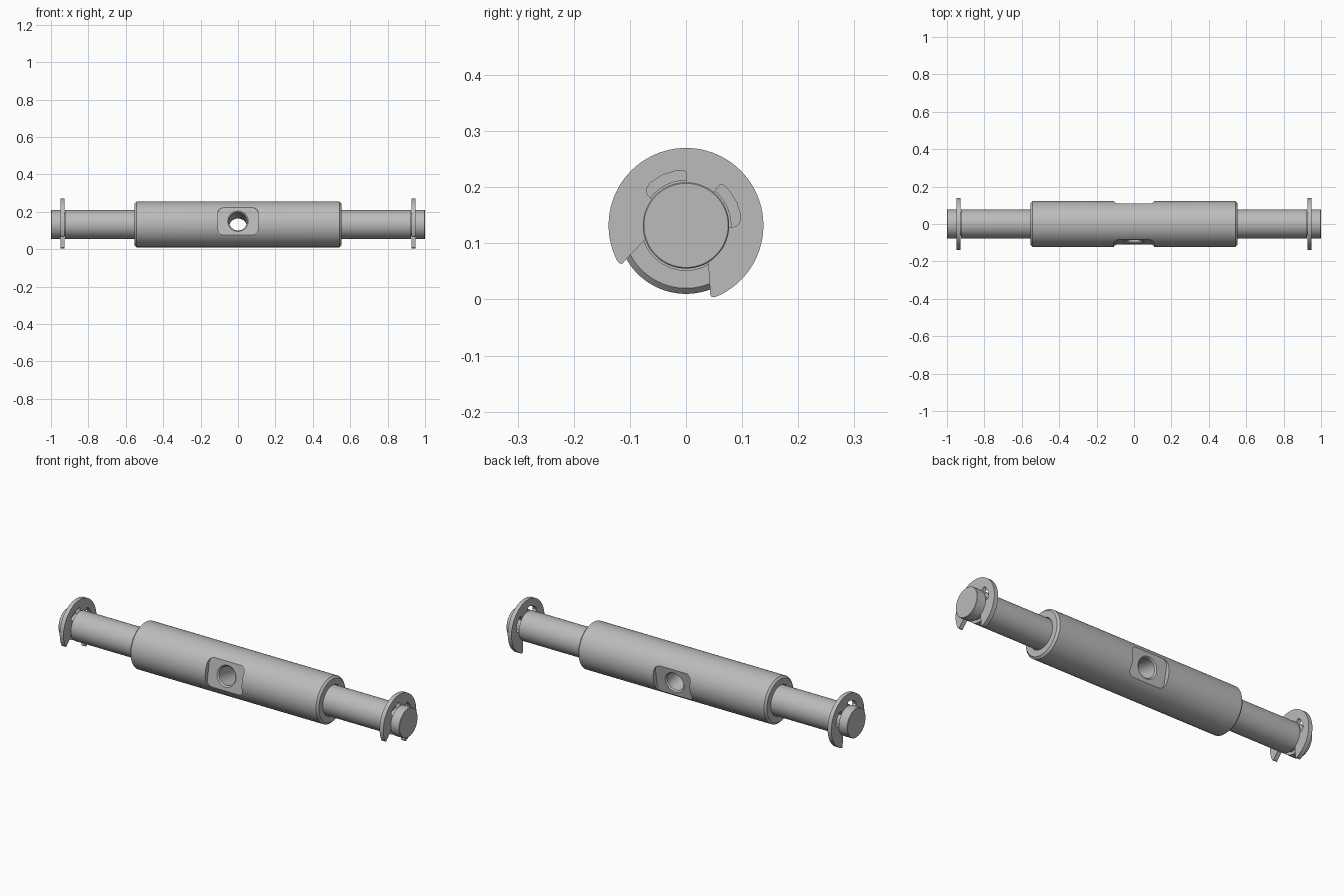
import bpy, bmesh, math
from mathutils import Matrix, Vector

cube = bpy.data.objects.get("Cube")
if cube:
    bpy.data.objects.remove(cube, do_unlink=True)

AXIS_Z = 0.132                 # height of the shaft axis
TILT = math.radians(-10)       # tilt of the cross hole
FLAT = 0.097                   # distance of the milled flats from the axis

steel = bpy.data.materials.new("grey steel")
steel.use_nodes = True
steel.diffuse_color = (0.5, 0.5, 0.5, 1)
steel.node_tree.nodes["Principled BSDF"].inputs["Base Color"].default_value = (0.5, 0.5, 0.5, 1)


def add_object(name, bm, matrix):
    bmesh.ops.recalc_face_normals(bm, faces=bm.faces)
    mesh = bpy.data.meshes.new(name)
    bm.transform(matrix)
    if matrix.determinant() < 0:
        bmesh.ops.reverse_faces(bm, faces=bm.faces)
    bm.to_mesh(mesh)
    bm.free()
    mesh.materials.append(steel)
    obj = bpy.data.objects.new(name, mesh)
    bpy.context.collection.objects.link(obj)
    return obj


def lathe(name, profile, matrix, sides=72):
    """Spin (x, radius) points round the x axis and cap both ends."""
    bm = bmesh.new()
    rings = []
    for x, r in profile:
        rings.append([bm.verts.new((x, r * math.cos(a), r * math.sin(a)))
                      for a in (2 * math.pi * i / sides for i in range(sides))])
    for a, b in zip(rings, rings[1:]):
        for i in range(sides):
            j = (i + 1) % sides
            bm.faces.new((a[i], a[j], b[j], b[i]))
    bm.faces.new(rings[0])
    bm.faces.new(rings[-1])
    return add_object(name, bm, matrix)


def prism(name, points, depth, matrix):
    """Extrude a flat 3D outline along the depth vector."""
    bm = bmesh.new()
    face = bm.faces.new([bm.verts.new(p) for p in points])
    new = bmesh.ops.extrude_face_region(bm, geom=[face], use_keep_orig=True)["geom"]
    verts = [g for g in new if isinstance(g, bmesh.types.BMVert)]
    bmesh.ops.translate(bm, verts=verts, vec=Vector(depth))
    return add_object(name, bm, matrix)


def smooth(obj):
    bpy.ops.object.select_all(action="DESELECT")
    obj.select_set(True)
    bpy.context.view_layer.objects.active = obj
    bpy.ops.object.shade_smooth_by_angle(angle=math.radians(30))


def cut(obj, cutter):
    cutter.hide_render = True
    mod = obj.modifiers.new("cut", "BOOLEAN")
    mod.operation, mod.solver, mod.object = "DIFFERENCE", "EXACT", cutter
    bpy.ops.object.select_all(action="DESELECT")
    obj.select_set(True)
    bpy.context.view_layer.objects.active = obj
    bpy.ops.object.modifier_apply(modifier=mod.name)
    bpy.data.objects.remove(cutter, do_unlink=True)


lift = Matrix.Translation((0, 0, AXIS_Z))
tilted = lift @ Matrix.Rotation(TILT, 4, "X")
mirror_x = Matrix.Scale(-1, 4, (1, 0, 0))

# Sleeve with chamfered ends and a shallow clearance round each pin
half = [(0.53, 0.08), (0.553, 0.08), (0.553, 0.112), (0.543, 0.122)]
sleeve = lathe("sleeve", [(-x, r) for x, r in half] + half[::-1], lift, 96)

# Milled flats with rounded corners, front and back
corner, w, h = 0.03, 0.107, 0.074
outline = []
for k, (sx, sz) in enumerate([(1, 1), (-1, 1), (-1, -1), (1, -1)]):
    for i in range(7):
        a = math.radians(90 * k + 15 * i)
        outline.append((sx * (w - corner) + corner * math.cos(a), FLAT,
                        sz * (h - corner) + corner * math.sin(a)))
for turn in (0, math.pi):
    cut(sleeve, prism("flat_cutter", outline, (0, 0.1, 0),
                      tilted @ Matrix.Rotation(turn, 4, "Z")))

# Cross hole with countersunk mouths
bore = [(0.09, 0.048), (FLAT, 0.055), (0.2, 0.055)]
cut(sleeve, lathe("hole_cutter", [(-t, r) for t, r in bore[::-1]] + bore,
                  tilted @ Matrix.Rotation(math.pi / 2, 4, "Z"), 48))
smooth(sleeve)

# Retaining clip outline: outer arc, rounded tips, inner edge with two notches
tip = [(0.138, 137), (0.136, 140), (0.131, 141), (0.126, 140), (0.078, 129.5), (0.062, 123)]
notch = [(0.062, 72), (0.084, 72), (0.092, 70), (0.097, 65), (0.099, 60), (0.099, 45),
         (0.099, 30), (0.098, 23), (0.095, 20), (0.078, 20), (0.062, 25)]
side = tip + [(0.062, t) for t in range(117, 76, -8)] + notch + [(0.062, 12)]
outer = [(0.138, t) for t in range(-132, 133, 4)]
polar = outer + side + [(r, -t) for r, t in side[::-1]]
clip = [(0.927, r * math.cos(math.radians(70 + t)), r * math.sin(math.radians(70 + t)))
        for r, t in polar]

# Pin with a groove for the clip, mirrored to both ends
pin = [(0.5, 0.077), (0.926, 0.077), (0.926, 0.062), (0.95, 0.062),
       (0.95, 0.077), (0.998, 0.077), (1.0, 0.075)]
for label, flip in (("left", Matrix.Identity(4)), ("right", mirror_x)):
    smooth(lathe(label + "_pin", pin, lift @ flip))
    smooth(prism(label + "_retaining_clip", clip, (0.022, 0, 0), lift @ flip))
